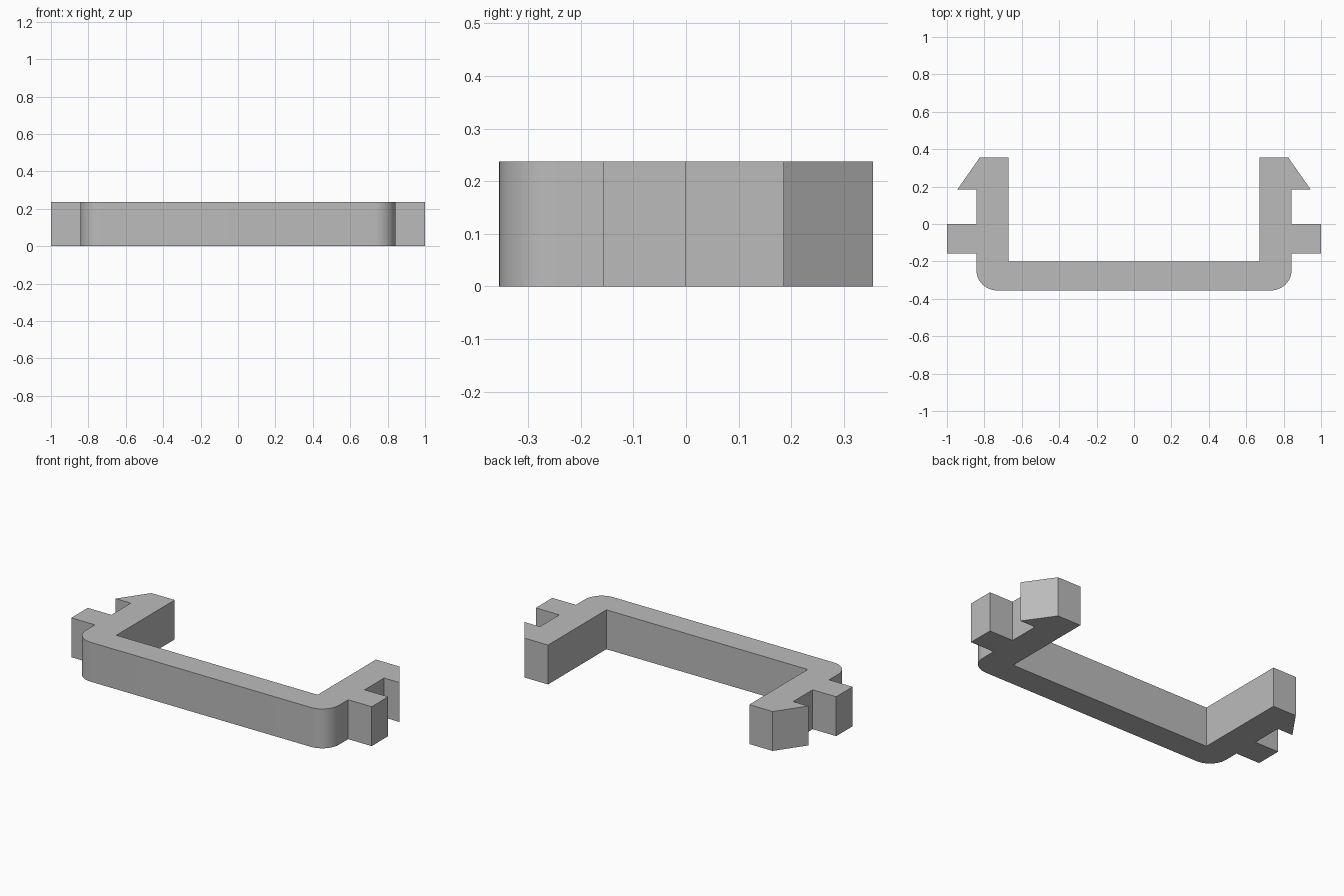
import bpy
import bmesh
from math import sin, cos, pi

cube = bpy.data.objects.get("Cube")
if cube:
    bpy.data.objects.remove(cube, do_unlink=True)

HEIGHT = 0.237
OUTER, INNER = 0.843, 0.67      # arm faces in x
FRONT, BACK = -0.355, 0.355     # overall depth
RADIUS, STEPS = 0.11, 12        # rounded front corners

grey = bpy.data.materials.new("plain grey")
grey.use_nodes = True
colour = (0.5, 0.5, 0.5, 1)
grey.diffuse_color = colour
grey.node_tree.nodes["Principled BSDF"].inputs["Base Color"].default_value = colour

# Left half of the outline: rounded corner, side tab, hooked tip, inner wall
half = []
for i in range(STEPS + 1):
    a = -pi / 2 + i / STEPS * pi / 2
    half.append((OUTER - RADIUS + RADIUS * cos(a), FRONT + RADIUS + RADIUS * sin(a)))
half += [(OUTER, -0.157), (1, -0.157), (1, 0), (OUTER, 0)]
half += [(OUTER, 0.185), (0.944, 0.185), (0.825, BACK), (INNER, BACK)]
half += [(INNER, -0.2)]
outline = half + [(-x, y) for x, y in reversed(half)]

# Extrude the mirrored outline into the clip
bm = bmesh.new()
base = bm.faces.new([bm.verts.new((x, y, 0)) for x, y in outline])
top = bmesh.ops.extrude_face_region(bm, geom=[base], use_keep_orig=True)
bmesh.ops.translate(bm, vec=(0, 0, HEIGHT),
                    verts=[v for v in top["geom"] if isinstance(v, bmesh.types.BMVert)])
bmesh.ops.recalc_face_normals(bm, faces=bm.faces)

mesh = bpy.data.meshes.new("clip_bracket")
bm.to_mesh(mesh)
bm.free()
mesh.materials.append(grey)
clip = bpy.data.objects.new("clip_bracket", mesh)
bpy.context.collection.objects.link(clip)

# Smooth the rounded corners, keep the other edges sharp
bpy.ops.object.select_all(action="DESELECT")
clip.select_set(True)
bpy.context.view_layer.objects.active = clip
bpy.ops.object.shade_smooth_by_angle(angle=pi / 6)
